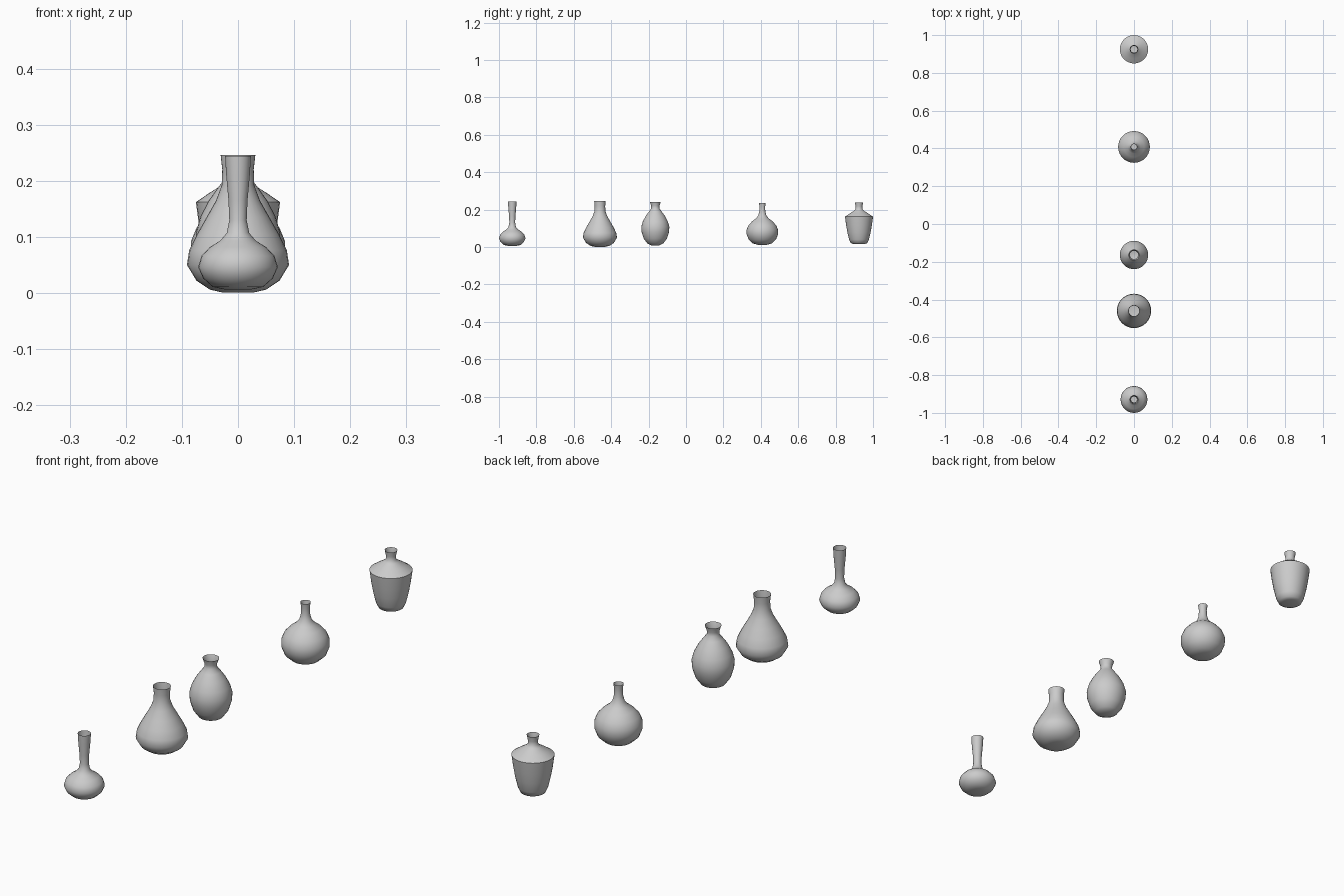
import bpy, bmesh, math

SEGMENTS = 32


def lathe(name, y, profile):
    """Revolve an (r, z) profile, bottom to top, into an open-mouthed vase."""
    bm = bmesh.new()
    rings = []
    for r, z in profile:
        rings.append([bm.verts.new((r * math.cos(2 * math.pi * i / SEGMENTS),
                                    r * math.sin(2 * math.pi * i / SEGMENTS), z))
                      for i in range(SEGMENTS)])
    for low, high in zip(rings, rings[1:]):
        for i in range(SEGMENTS):
            j = (i + 1) % SEGMENTS
            bm.faces.new((low[i], low[j], high[j], high[i]))
    bm.faces.new(rings[0][::-1])  # closed base
    mesh = bpy.data.meshes.new(name)
    bm.to_mesh(mesh)
    bm.free()
    obj = bpy.data.objects.new(name, mesh)
    obj.location = (0, y, 0)
    bpy.context.collection.objects.link(obj)
    bpy.ops.object.select_all(action='DESELECT')
    obj.select_set(True)
    bpy.context.view_layer.objects.active = obj
    bpy.ops.object.shade_smooth_by_angle(angle=math.radians(60))
    return obj


# Squat bulb with a long flaring neck
lathe("long_neck_vase", -0.929, [
    (0.022, 0.006), (0.045, 0.011), (0.062, 0.026), (0.071, 0.046),
    (0.065, 0.066), (0.050, 0.082), (0.032, 0.093), (0.020, 0.107),
    (0.0155, 0.13), (0.017, 0.165), (0.021, 0.21), (0.023, 0.244)])

# Broad bottle with a wide neck
lathe("broad_bottle_vase", -0.46, [
    (0.028, 0.001), (0.050, 0.006), (0.074, 0.022), (0.091, 0.050),
    (0.087, 0.076), (0.073, 0.105), (0.056, 0.135), (0.039, 0.165),
    (0.029, 0.192), (0.028, 0.22), (0.031, 0.246)])

# Egg-shaped vase with a flared lip
lathe("egg_vase", -0.164, [
    (0.022, 0.009), (0.043, 0.019), (0.062, 0.045), (0.073, 0.080),
    (0.075, 0.108), (0.067, 0.136), (0.052, 0.165), (0.034, 0.190),
    (0.022, 0.206), (0.022, 0.220), (0.029, 0.240)])

# Round gourd with a thin neck
lathe("gourd_vase", 0.408, [
    (0.025, 0.012), (0.050, 0.019), (0.073, 0.040), (0.084, 0.068),
    (0.084, 0.092), (0.074, 0.116), (0.054, 0.138), (0.034, 0.153),
    (0.022, 0.168), (0.016, 0.190), (0.015, 0.215), (0.018, 0.235)])

# Shouldered jar, tapering to the base
lathe("shouldered_jar", 0.925, [
    (0.030, 0.016), (0.044, 0.021), (0.053, 0.040), (0.062, 0.078),
    (0.069, 0.117), (0.075, 0.162), (0.050, 0.179), (0.026, 0.194),
    (0.018, 0.203), (0.018, 0.218), (0.022, 0.237)])
